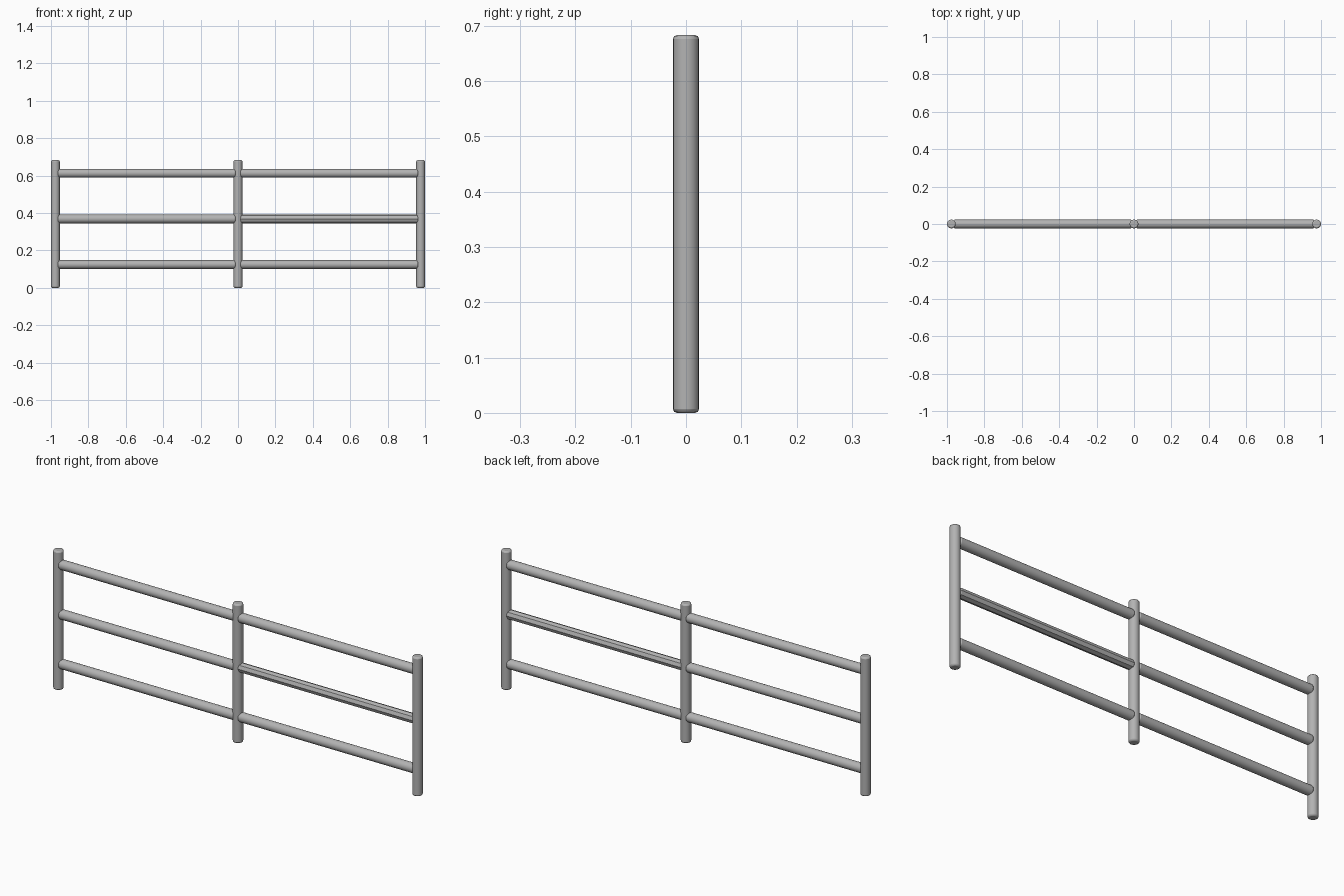
import bpy, math

if "Cube" in bpy.data.objects:
    bpy.data.objects.remove(bpy.data.objects["Cube"])

metal = bpy.data.materials.new("grey metal")
metal.diffuse_color = (0.45, 0.45, 0.45, 1)
metal.use_nodes = True
metal.node_tree.nodes["Principled BSDF"].inputs["Base Color"].default_value = metal.diffuse_color

R = 0.0235


def tube(name, loc, length, along_x=False, sides=20, bevel=0.007, smooth=True):
    # Round bar with softly bevelled ends
    bpy.ops.mesh.primitive_cylinder_add(vertices=sides, radius=R, depth=length)
    ob = bpy.context.object
    ob.name = name
    if along_x:
        ob.rotation_euler = (0, math.pi / 2, 0)
    ob.location = loc
    ob.data.materials.append(metal)
    mod = ob.modifiers.new("end bevel", "BEVEL")
    mod.width = bevel
    mod.segments = 2
    mod.limit_method = 'ANGLE'
    mod.angle_limit = math.radians(60)
    if smooth:
        bpy.ops.object.shade_smooth_by_angle(angle=math.radians(50))
    return ob


# Upright posts
for side, x in (("left", -0.9765), ("middle", 0), ("right", 0.9765)):
    tube(side + "_post", (x, 0, 0.3415), 0.683)

# Three rails in each of the two bays
for level, z in (("lower", 0.125), ("middle", 0.369), ("upper", 0.613)):
    for side, s in (("left", -1), ("right", 1)):
        faceted = level == "middle" and s == 1   # this rail is plainer and faceted
        tube(f"{level}_{side}_rail", (s * 0.488, 0, z), 0.952, True,
             8 if faceted else 20, smooth=not faceted)
